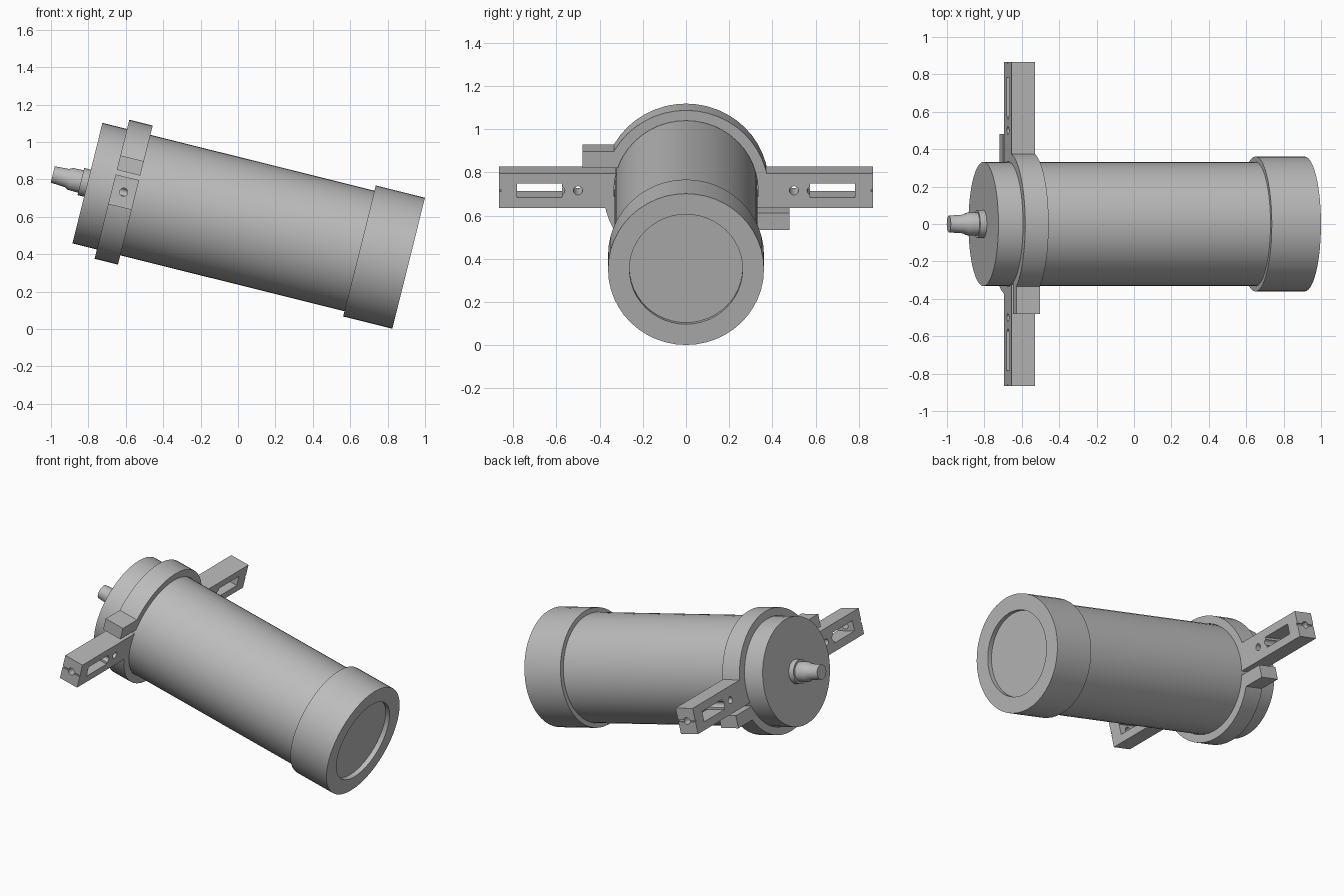
import bpy, bmesh, math
from mathutils import Matrix, Vector

cube = bpy.data.objects.get("Cube")
if cube:
    bpy.data.objects.remove(cube, do_unlink=True)

grey = bpy.data.materials.new("plain_grey")
grey.use_nodes = True
grey.diffuse_color = (0.5, 0.5, 0.5, 1)
grey.node_tree.nodes["Principled BSDF"].inputs["Base Color"].default_value = (0.5, 0.5, 0.5, 1)

# Parts are built along x, then tilted nose-down and lifted into place
PLACE = Matrix.Translation((-0.805, 0, 0.78)) @ Matrix.Rotation(math.radians(14), 4, 'Y')
LENGTH = 1.77
RING_A, RING_B = 0.135, 0.264
RING_MID = (RING_A + RING_B) / 2
ARM_H = 0.082
parts = []


def finish(bm, name):
    bmesh.ops.recalc_face_normals(bm, faces=bm.faces)
    mesh = bpy.data.meshes.new(name)
    bm.to_mesh(mesh)
    bm.free()
    mesh.materials.append(grey)
    obj = bpy.data.objects.new(name, mesh)
    bpy.context.collection.objects.link(obj)
    return obj


def lathe(name, profile, closed=False, sides=48):
    """Spin (x, radius) points around the x axis."""
    bm = bmesh.new()
    rings = []
    for x, r in profile:
        rings.append([bm.verts.new((x, r * math.cos(a), r * math.sin(a)))
                      for a in (math.tau * i / sides for i in range(sides))])
    pairs = list(zip(rings, rings[1:]))
    if closed:
        pairs.append((rings[-1], rings[0]))
    else:
        bm.faces.new(rings[0])
        bm.faces.new(rings[-1])
    for a, b in pairs:
        for i in range(sides):
            j = (i + 1) % sides
            bm.faces.new((a[i], a[j], b[j], b[i]))
    return finish(bm, name)


def box(name, x, y, z):
    bm = bmesh.new()
    bmesh.ops.create_cube(bm, size=1)
    for v in bm.verts:
        v.co = Vector([(lo + hi) / 2 + c * (hi - lo) for c, (lo, hi) in zip(v.co, (x, y, z))])
    return finish(bm, name)


def rod(name, centre, radius, length, axis):
    bm = bmesh.new()
    turn = Matrix.Rotation(math.pi / 2, 4, 'Y' if axis == 'X' else 'X')
    bmesh.ops.create_cone(bm, cap_ends=True, segments=20, radius1=radius, radius2=radius,
                          depth=length, matrix=Matrix.Translation(centre) @ turn)
    return finish(bm, name)


def cut(obj, cutters):
    bpy.context.view_layer.objects.active = obj
    for c in cutters:
        c.hide_render = True
        mod = obj.modifiers.new("cut", 'BOOLEAN')
        mod.operation = 'DIFFERENCE'
        mod.solver = 'EXACT'
        mod.object = c
        bpy.ops.object.modifier_apply(modifier=mod.name)
        bpy.data.objects.remove(c, do_unlink=True)


def span(side, lo, hi):
    return tuple(sorted((side * lo, side * hi)))


# Tube, front hood with a shallow window recess, and stepped cable gland
parts.append(lathe("tube_body", [(0, 0.332), (LENGTH - 0.1, 0.332)]))
parts.append(lathe("front_hood", [(LENGTH - 0.271, 0.3), (LENGTH - 0.271, 0.361), (LENGTH, 0.361),
                                  (LENGTH, 0.262), (LENGTH - 0.03, 0.262)]))
parts.append(lathe("cable_gland", [(0.01, 0.075), (-0.036, 0.075), (-0.036, 0.062), (-0.095, 0.06),
                                   (-0.112, 0.05), (-0.191, 0.045)], sides=32))

# Clamp ring, split on each side
ring = lathe("clamp_ring", [(RING_A, 0.334), (RING_A, 0.383), (RING_B, 0.383), (RING_B, 0.334)],
             closed=True)
cut(ring, [box("split_cutter", (0, 0.4), span(s, 0.28, 0.45), span(-s, ARM_H, 0.107))
           for s in (-1, 1)])
parts.append(ring)

# Slotted arms and clamp lugs, each side a half turn of the other
for s, side in ((1, "left"), (-1, "right")):
    parts.append(box(side + "_clamp_lug", (RING_A, RING_B), span(s, 0.32, 0.48),
                     span(-s, 0.107, 0.187)))
    arm = box(side + "_arm", (RING_A, RING_B), span(s, 0.34, 0.865), (-ARM_H, ARM_H))
    cut(arm, [
        box("slot_cutter", (0, 0.4), span(s, 0.575, 0.783), (-0.033, 0.033)),
        rod("hole_cutter", (RING_MID, s * 0.5, 0), 0.021, 0.4, 'X'),
        rod("slot_end_cutter", (RING_MID, s * 0.581, 0), 0.02, 0.4, 'X'),
        box("groove_cutter", (0, 0.4), span(s, 0.857, 0.9), (-0.005, 0.005)),
        rod("end_hole_cutter", (RING_MID, s * 0.83, 0), 0.022, 0.14, 'Y'),
    ])
    parts.append(arm)

# Place and shade everything
bpy.ops.object.select_all(action='DESELECT')
for obj in parts:
    obj.matrix_world = PLACE
    obj.select_set(True)
bpy.context.view_layer.objects.active = parts[0]
bpy.ops.object.shade_smooth_by_angle(angle=math.radians(30))
